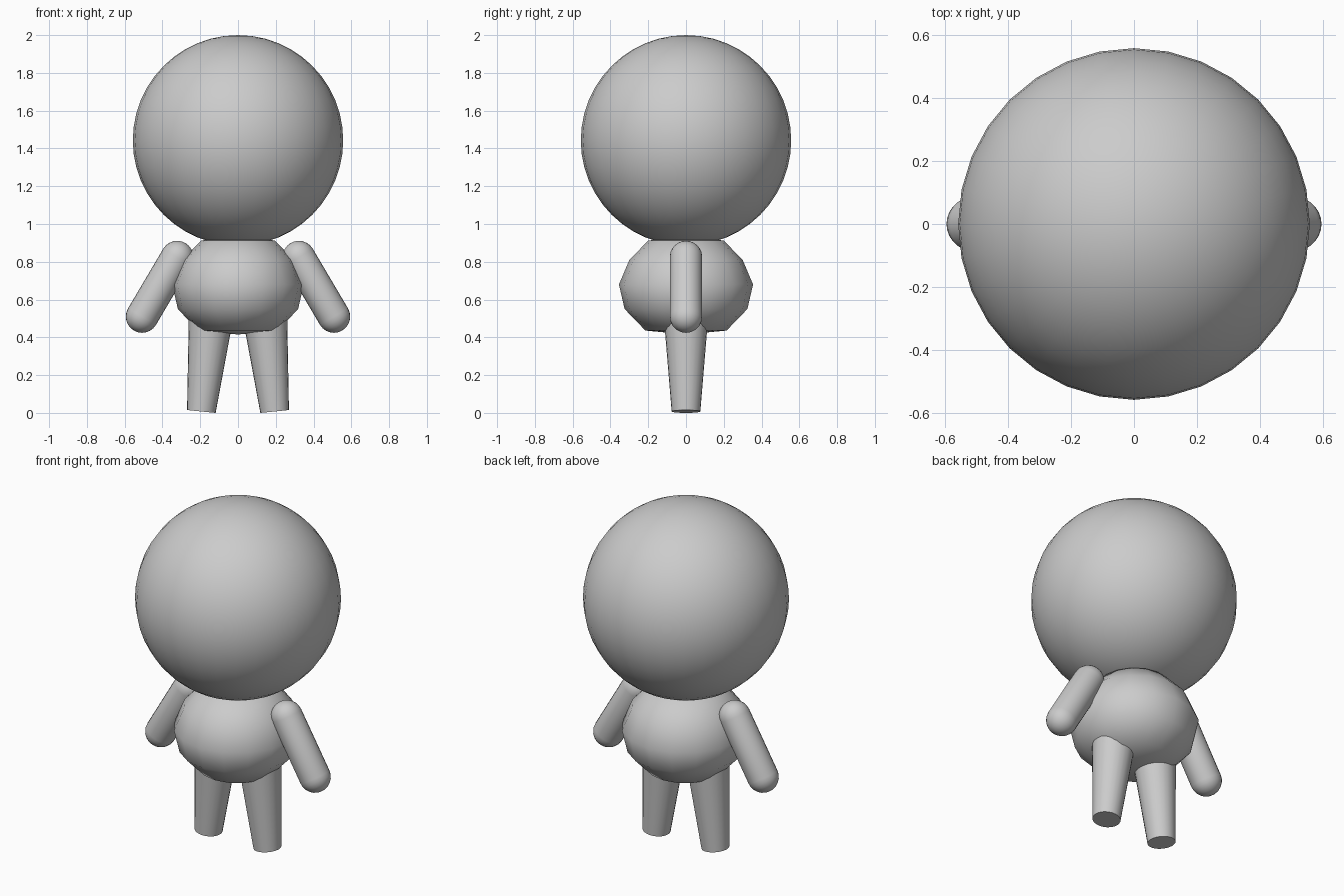
import bpy
import bmesh
import math
from mathutils import Vector, Matrix

cube = bpy.data.objects.get("Cube")
if cube:
    bpy.data.objects.remove(cube, do_unlink=True)

grey = bpy.data.materials.new("plain grey")
grey.use_nodes = True
colour = (0.6, 0.6, 0.6, 1)
grey.diffuse_color = colour
grey.node_tree.nodes["Principled BSDF"].inputs["Base Color"].default_value = colour


def lathe(name, profile, sides, matrix, sharp=60):
    """Spin (radius, height) points about local z into a closed smooth solid."""
    bm = bmesh.new()
    rings = []
    for radius, height in profile:
        if radius < 1e-5:
            rings.append([bm.verts.new((0, 0, height))] * sides)
        else:
            angles = [math.tau * i / sides for i in range(sides)]
            rings.append([bm.verts.new((radius * math.cos(a), radius * math.sin(a), height))
                          for a in angles])
    for low, high in zip(rings, rings[1:]):
        for i in range(sides):
            j = (i + 1) % sides
            corners = list(dict.fromkeys((low[i], low[j], high[j], high[i])))
            bm.faces.new(corners)
    bmesh.ops.recalc_face_normals(bm, faces=bm.faces)
    mesh = bpy.data.meshes.new(name)
    bm.to_mesh(mesh)
    bm.free()
    mesh.materials.append(grey)
    obj = bpy.data.objects.new(name, mesh)
    bpy.context.collection.objects.link(obj)
    obj.matrix_world = matrix
    bpy.ops.object.select_all(action='DESELECT')
    obj.select_set(True)
    bpy.context.view_layer.objects.active = obj
    bpy.ops.object.shade_smooth_by_angle(angle=math.radians(sharp))
    return obj


def along(start, end):
    """Matrix that puts local z on the line from start to end."""
    turn = (end - start).to_track_quat('Z', 'Y').to_matrix().to_4x4()
    return Matrix.Translation(start) @ turn


def arc(radius, centre, first, last, steps):
    """Profile points on a circle, from first to last latitude in degrees."""
    points = []
    for i in range(steps + 1):
        a = math.radians(first + (last - first) * i / steps)
        points.append((max(0, radius * math.cos(a)), centre + radius * math.sin(a)))
    return points


# Large round head
lathe("head", arc(0.557, 0, -90, 90, 24), 32, Matrix.Translation((0, 0, 1.443)))

# Plump faceted body, a little narrower from side to side
body_profile = [(0, 0.415), (0.215, 0.436), (0.325, 0.55), (0.355, 0.68),
                (0.3, 0.81), (0.2, 0.912), (0, 0.94)]
lathe("body", body_profile, 16, Matrix.Diagonal((0.98, 1, 1, 1)), 80)

for label, side in (("left", 1), ("right", -1)):
    # Capsule arm sloping outwards
    hand = Vector((side * 0.508, 0, 0.51))
    shoulder = Vector((side * 0.322, 0, 0.825))
    length = (shoulder - hand).length
    arm = arc(0.086, 0, -90, 0, 6) + arc(0.086, length, 0, 90, 6)
    lathe(label + "_arm", arm, 24, along(hand, shoulder))

    # Tapered leg leaning in towards the hips
    foot = Vector((side * 0.194, 0, 0.0075))
    hip = Vector((side * 0.138, 0, 0.56))
    length = (hip - foot).length
    leg = [(0, 0), (0.076, 0), (0.122, length), (0, length)]
    lathe(label + "_leg", leg, 24, along(foot, hip), 40)
